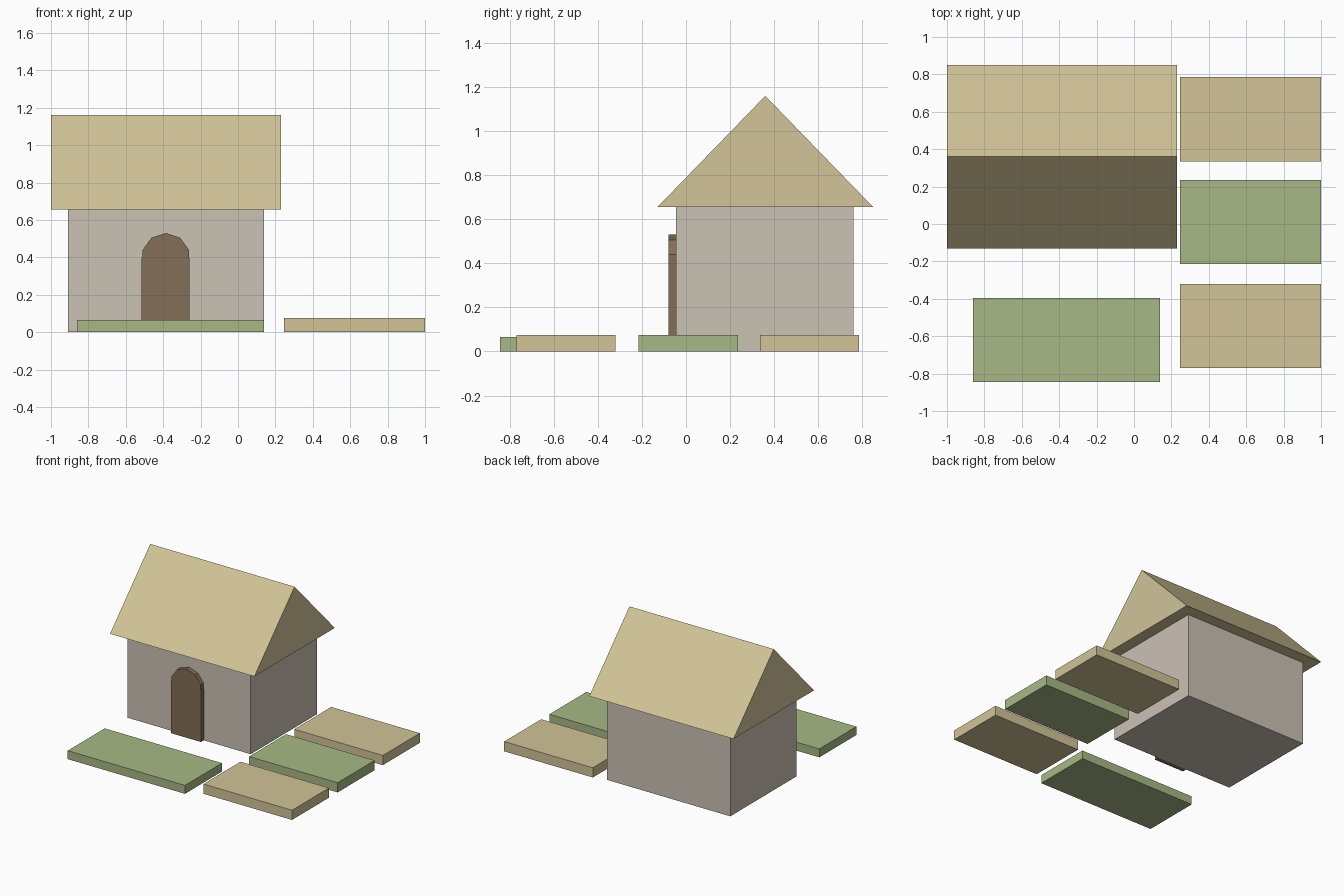
import bpy, bmesh, math

cube = bpy.data.objects.get("Cube")
if cube:
    bpy.data.objects.remove(cube, do_unlink=True)


def material(name, rgb):
    """Flat material from 0-255 sRGB."""
    lin = [((c / 255 + 0.055) / 1.055) ** 2.4 for c in rgb] + [1.0]
    m = bpy.data.materials.new(name)
    m.use_nodes = True
    m.diffuse_color = lin
    bsdf = m.node_tree.nodes["Principled BSDF"]
    bsdf.inputs["Base Color"].default_value = lin
    bsdf.inputs["Roughness"].default_value = 0.9
    return m


straw = material("straw", (210, 196, 152))
stone = material("warm_stone", (203, 194, 181))
wood = material("brown_wood", (131, 110, 87))
grass = material("grass_green", (168, 185, 134))


def prism(name, profile, start, end, axis, mat):
    """Extrude a closed 2D profile along x (profile y,z) or y (profile x,z)."""
    bm = bmesh.new()

    def ring(depth):
        return [bm.verts.new((depth, a, z) if axis == "x" else (a, depth, z))
                for a, z in profile]

    first, last = ring(start), ring(end)
    bm.faces.new(first)
    bm.faces.new(last)
    count = len(profile)
    for i in range(count):
        j = (i + 1) % count
        bm.faces.new((first[i], first[j], last[j], last[i]))
    bmesh.ops.recalc_face_normals(bm, faces=bm.faces)
    mesh = bpy.data.meshes.new(name)
    bm.to_mesh(mesh)
    bm.free()
    mesh.materials.append(mat)
    obj = bpy.data.objects.new(name, mesh)
    bpy.context.collection.objects.link(obj)
    return obj


def box(name, x0, x1, y0, y1, height, mat):
    return prism(name, [(x0, 0), (x1, 0), (x1, height), (x0, height)],
                 y0, y1, "y", mat)


# House body and gabled roof
box("walls", -0.91, 0.14, -0.045, 0.76, 0.655, stone)
prism("roof", [(-0.13, 0.655), (0.85, 0.655), (0.36, 1.16)],
      -1.0, 0.23, "x", straw)

# Door: straight panel with a faceted arch on top
door_x, spring, radius = -0.386, 0.40, 0.13
arch = [(door_x + radius * math.cos(math.radians(a)),
         spring + radius * math.sin(math.radians(a)))
        for a in range(18, 163, 36)]
half = radius * math.cos(math.radians(18))
outline = [(-0.515, 0), (-0.26, 0), (-0.26, spring), (door_x + half, spring)]
outline += arch + [(door_x - half, spring), (-0.515, spring)]
prism("door", outline, -0.08, -0.045, "y", wood)

# Garden plots
box("front_lawn", -0.86, 0.14, -0.845, -0.395, 0.065, grass)
for name, y, mat in (("back_plot", 0.56, straw),
                     ("middle_plot", 0.01, grass),
                     ("front_plot", -0.545, straw)):
    box(name, 0.245, 1.0, y - 0.225, y + 0.225, 0.075, mat)
